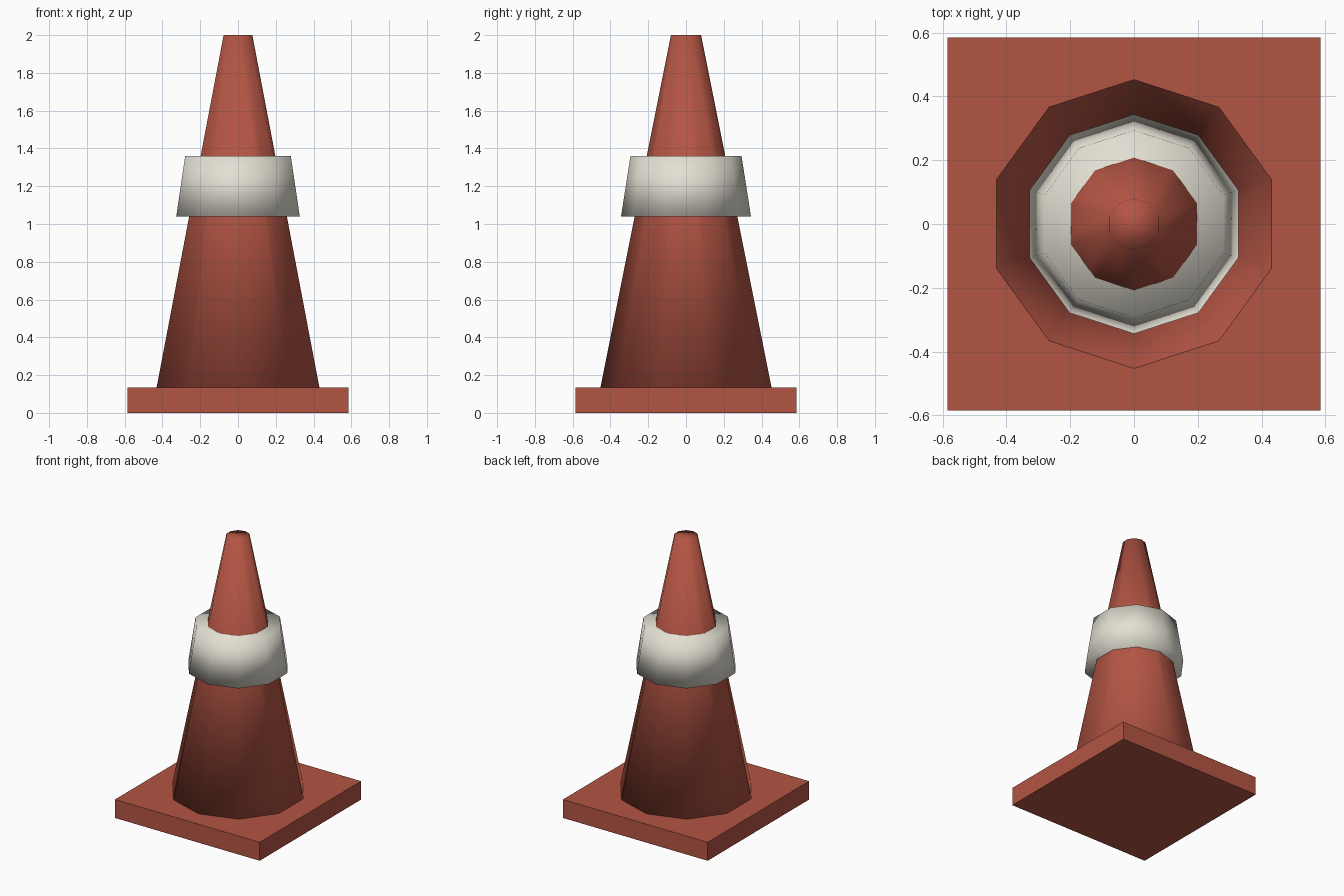
import bpy, math

if "Cube" in bpy.data.objects:
    bpy.data.objects.remove(bpy.data.objects["Cube"])


def material(name, colour):
    m = bpy.data.materials.new(name)
    m.diffuse_color = (*colour, 1)
    m.use_nodes = True
    m.node_tree.nodes["Principled BSDF"].inputs["Base Color"].default_value = m.diffuse_color
    return m


red = material("brick red", (0.45, 0.09, 0.057))
white = material("warm white", (0.77, 0.74, 0.65))


def frustum(name, r_bottom, r_top, z0, z1, mat):
    # ten-sided tapered solid with a corner on the y axis, smooth shaded
    bpy.ops.mesh.primitive_cone_add(vertices=10, radius1=r_bottom, radius2=r_top,
                                    depth=z1 - z0, location=(0, 0, (z0 + z1) / 2))
    o = bpy.context.object
    o.name = name
    o.data.materials.append(mat)
    bpy.ops.object.shade_smooth()
    return o


# square foot
bpy.ops.mesh.primitive_cube_add(size=1, location=(0, 0, 0.0675))
base = bpy.context.object
base.name = "base_plate"
base.scale = (1.17, 1.17, 0.135)
bpy.ops.object.transform_apply(location=False, rotation=False, scale=True)
base.data.materials.append(red)

# cone body and its reflective collar
frustum("cone_body", 0.453, 0.08, 0.135, 2.0, red)
frustum("collar", 0.344, 0.294, 1.04, 1.36, white)
